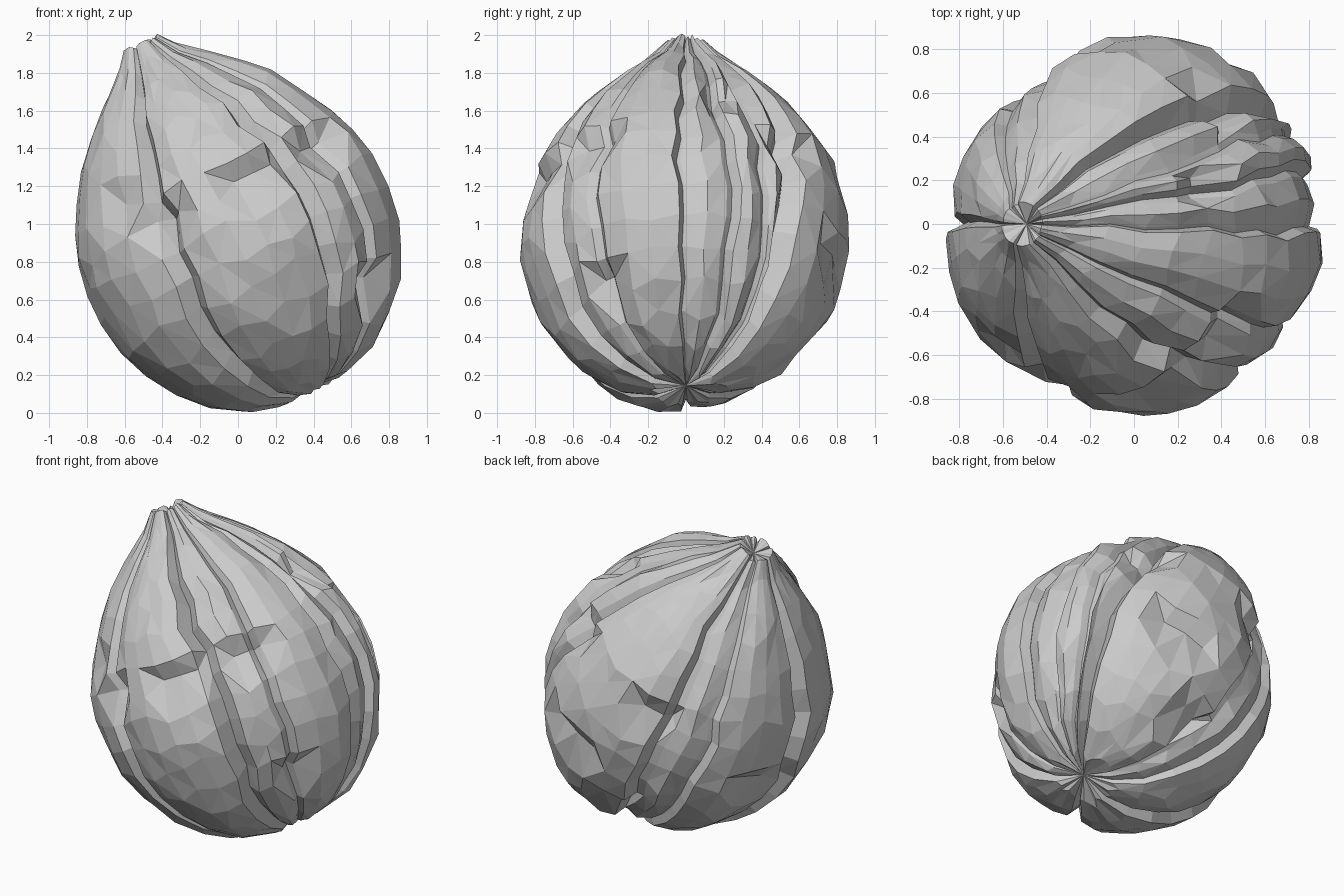
import bpy, bmesh, math, random
from mathutils import Vector

random.seed(7)
cube = bpy.data.objects.get("Cube")
if cube:
    bpy.data.objects.remove(cube)

# One plain grey shell colour
shell = bpy.data.materials.new("shell_grey")
shell.use_nodes = True
grey = (0.6, 0.6, 0.6, 1)
shell.diffuse_color = grey
bsdf = next(n for n in shell.node_tree.nodes if n.type == 'BSDF_PRINCIPLED')
bsdf.inputs["Base Color"].default_value = grey
bsdf.inputs["Roughness"].default_value = 0.8

# Leaning axis from the blunt base to the pointed tip
CENTRE = Vector((0, 0, 0.93))
AXIS = Vector((-0.447, 0, 0.894))
SIDE = Vector((0.894, 0, 0.447))
DEPTH_AXIS = Vector((0, 1, 0))

# Shell radius by angle from the tip
PROFILE = [(0, 1.17), (5, 1.16), (12, 1.04), (29, 0.945), (50, 0.885),
           (80, 0.865), (120, 0.895), (150, 0.935), (172, 0.925), (180, 0.88)]

# Seams: azimuth high, middle and low, groove depth, half width,
# and lift of the lobe that follows
SEAMS = [(-112, -113, -122, 0.12, 5, 0.0), (-63, -56, -66, 0.13, 5, -0.035),
         (-33, -36, -40, 0.09, 3, -0.01), (-2, -2, -2, 0.10, 1.5, -0.055),
         (13, 16, 20, 0.10, 2.5, -0.02), (26, 31, 34, 0.09, 2.5, -0.04),
         (52, 44, 42, 0.15, 5, 0.0), (108, 112, 115, 0.12, 4, -0.085),
         (133, 133, 135, 0.11, 2.5, -0.03), (180, 180, 180, 0.11, 4, 0.005)]

# Cross cracks that break the lobes: azimuth, angle from tip, half width
CRACKS = [(-72, 75, 13), (-110, 70, 9), (-131, 65, 10), (-38, 72, 9),
          (-43, 131, 8), (16, 49, 8), (46, 74, 9), (75, 108, 18),
          (103, 74, 10), (104, 131, 9), (160, 95, 10)]

RINGS = [5, 11, 20, 30, 41, 52, 63, 74, 85, 96, 108, 120, 132, 144, 156, 168]


def blend(table, x):
    """Straight-line lookup, held level past both ends."""
    if x <= table[0][0]:
        return table[0][1]
    for (x0, y0), (x1, y1) in zip(table, table[1:]):
        if x <= x1:
            return y0 + (y1 - y0) * (x - x0) / (x1 - x0)
    return table[-1][1]


def point(azimuth, phi, radius):
    a, p = math.radians(azimuth), math.radians(phi)
    out = SIDE * math.cos(a) + DEPTH_AXIS * math.sin(a)
    return CENTRE + (AXIS * math.cos(p) + out * math.sin(p)) * radius


def crack_depth(azimuth, phi):
    for a, p, width in CRACKS:
        gap = abs((azimuth - a + 180) % 360 - 180)
        if gap < width and abs(phi - p) < 5.6:
            return 0.07
    return 0


# Each seam meanders a little on its way down, with uneven rims
count = len(SEAMS)
paths = [[blend([(30, high), (90, middle), (145, low)], phi) + random.uniform(-2, 2)
          for phi in RINGS] for high, middle, low, *rest in SEAMS]
rim_drop = [(random.uniform(0.015, 0.04), random.uniform(0.015, 0.04)) for _ in SEAMS]
bm = bmesh.new()
rings = []
for i, phi in enumerate(RINGS):
    swell = min(1, 0.25 + math.sin(math.radians(phi)))
    row = []
    for k, (high, middle, low, depth, half, lift) in enumerate(SEAMS):
        nxt = (k + 1) % count
        start = paths[k][i]
        end = paths[nxt][i] + (360 if nxt == 0 else 0)
        inner = max(1, round((SEAMS[nxt][1] - middle) % 360 / 15))
        left, right = start + half, end - SEAMS[nxt][4]
        # Groove floor, rim, lobe face, rim
        spots = [(start, -depth, 0), (left, lift - rim_drop[k][1], 0)]
        for j in range(inner):
            t = (j + 1) / (inner + 1)
            bulge = 0.02 * (math.sin(math.pi * t) - 1) + random.uniform(-0.012, 0.012)
            jitter = random.uniform(-3, 3) if i else 0
            spots.append((left + (right - left) * t, lift + bulge, jitter))
        spots.append((right, lift - rim_drop[nxt][0], 0))
        for a, offset, jitter in spots:
            dent = crack_depth(a, phi)
            # Cracks get a short steep wall on one side
            angle = phi + (-4 if dent else jitter)
            radius = blend(PROFILE, angle) + offset * swell - dent
            row.append(bm.verts.new(point(a, angle, radius)))
    rings.append(row)

# Shell skin between the rings, a sunken tip and a closed base
size = len(rings[0])
tip = bm.verts.new(point(0, 0, 1.1))
base = bm.verts.new(point(0, 180, 0.88))
for c in range(size):
    d = (c + 1) % size
    for upper, lower in zip(rings, rings[1:]):
        bm.faces.new((upper[c], lower[c], lower[d], upper[d]))
    bm.faces.new((tip, rings[0][c], rings[0][d]))
    bm.faces.new((base, rings[-1][d], rings[-1][c]))
bmesh.ops.triangulate(bm, faces=bm.faces[:], quad_method='SHORT_EDGE')
bmesh.ops.recalc_face_normals(bm, faces=bm.faces[:])

mesh = bpy.data.meshes.new("nut_shell")
bm.to_mesh(mesh)
bm.free()
mesh.materials.append(shell)
nut = bpy.data.objects.new("nut_shell", mesh)
bpy.context.collection.objects.link(nut)
